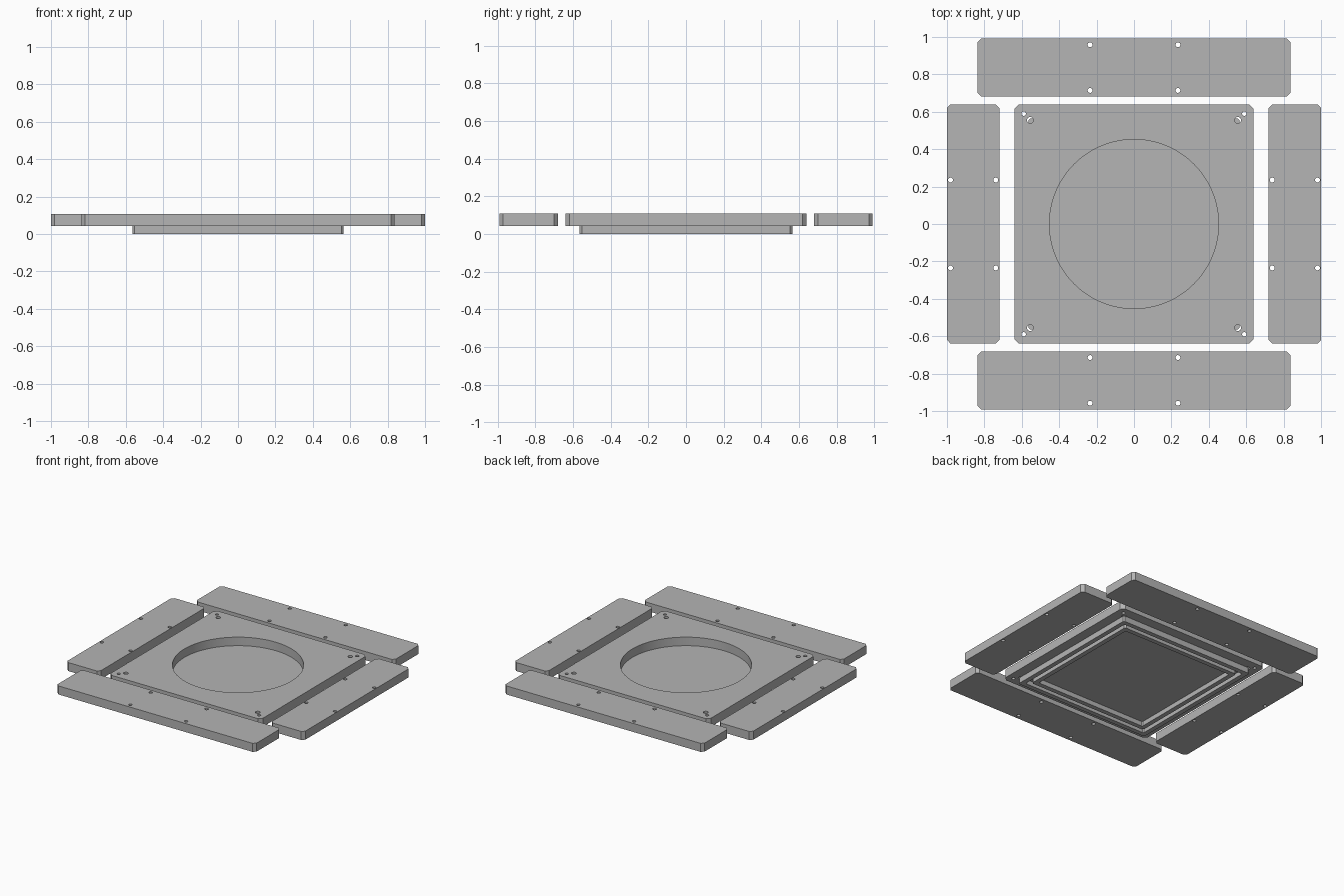
import bpy, bmesh
from math import cos, sin, tau

cube = bpy.data.objects.get("Cube")
if cube:
    bpy.data.objects.remove(cube, do_unlink=True)

grey = bpy.data.materials.new("machined grey")
grey.use_nodes = True
colour = (0.46, 0.46, 0.46, 1)
grey.diffuse_color = colour
grey.node_tree.nodes["Principled BSDF"].inputs["Base Color"].default_value = colour


def chamfered(hx, hy, c):
    """Outline of a rectangle with cut corners, around the origin."""
    return [(hx, c - hy), (hx, hy - c), (hx - c, hy), (c - hx, hy),
            (-hx, hy - c), (-hx, c - hy), (c - hx, -hy), (hx - c, -hy)]


def circle(x, y, r, n=24):
    return [(x + r * cos(tau * i / n), y + r * sin(tau * i / n)) for i in range(n)]


def plate(name, outlines, z0, z1, location=(0, 0)):
    """Flat plate: first outline is the rim, the others are holes."""
    curve = bpy.data.curves.new(name, 'CURVE')
    curve.dimensions = '2D'
    curve.fill_mode = 'BOTH'
    curve.extrude = (z1 - z0) / 2
    for points in outlines:
        spline = curve.splines.new('POLY')
        spline.points.add(len(points) - 1)
        for p, (x, y) in zip(spline.points, points):
            p.co = (x, y, 0, 1)
        spline.use_cyclic_u = True
    temp = bpy.data.objects.new(name + "_outline", curve)
    bpy.context.collection.objects.link(temp)
    deps = bpy.context.evaluated_depsgraph_get()
    mesh = bpy.data.meshes.new_from_object(temp.evaluated_get(deps))
    bpy.data.objects.remove(temp, do_unlink=True)

    # Weld the caps to the walls
    bm = bmesh.new()
    bm.from_mesh(mesh)
    bmesh.ops.remove_doubles(bm, verts=bm.verts, dist=0.0001)
    bmesh.ops.recalc_face_normals(bm, faces=bm.faces)
    bm.to_mesh(mesh)
    bm.free()

    mesh.materials.clear()
    mesh.materials.append(grey)
    obj = bpy.data.objects.new(name, mesh)
    bpy.context.collection.objects.link(obj)
    obj.location = (*location, (z0 + z1) / 2)
    bpy.ops.object.select_all(action='DESELECT')
    obj.select_set(True)
    bpy.context.view_layer.objects.active = obj
    bpy.ops.object.shade_smooth_by_angle()
    return obj


signs = [(sx, sy) for sx in (-1, 1) for sy in (-1, 1)]
BOTTOM, TOP, FLOOR = 0.043, 0.108, 0.035

# Central plate with the round opening and corner holes
holes = [circle(0, 0, 0.452, 96)]
for sx, sy in signs:
    holes.append(circle(sx * 0.59, sy * 0.59, 0.012))
    holes.append(circle(sx * 0.555, sy * 0.555, 0.017))
plate("centre_plate", [chamfered(0.64, 0.64, 0.025)] + holes, BOTTOM, TOP)

# Floor of the round opening, with two square ribs beneath it
plate("opening_floor", [chamfered(0.565, 0.565, 0.012)], FLOOR, BOTTOM)
for name, outer, inner in (("outer_rib", 0.565, 0.53), ("inner_rib", 0.5, 0.465)):
    plate(name, [chamfered(outer, outer, 0.012), chamfered(inner, inner, 0.008)], 0, FLOOR)

# Four loose border plates, each with four bolt holes
for side, label in ((-1, "front"), (1, "back")):
    bolts = [circle(sx * 0.235, sy * 0.122, 0.013) for sx, sy in signs]
    plate(label + "_border_plate", [chamfered(0.837, 0.155, 0.02)] + bolts,
          BOTTOM, TOP, (0, side * 0.836))
for side, label in ((-1, "right"), (1, "left")):
    bolts = [circle(sx * 0.121, sy * 0.235, 0.013) for sx, sy in signs]
    plate(label + "_border_plate", [chamfered(0.14, 0.64, 0.02)] + bolts,
          BOTTOM, TOP, (side * 0.86, 0))
